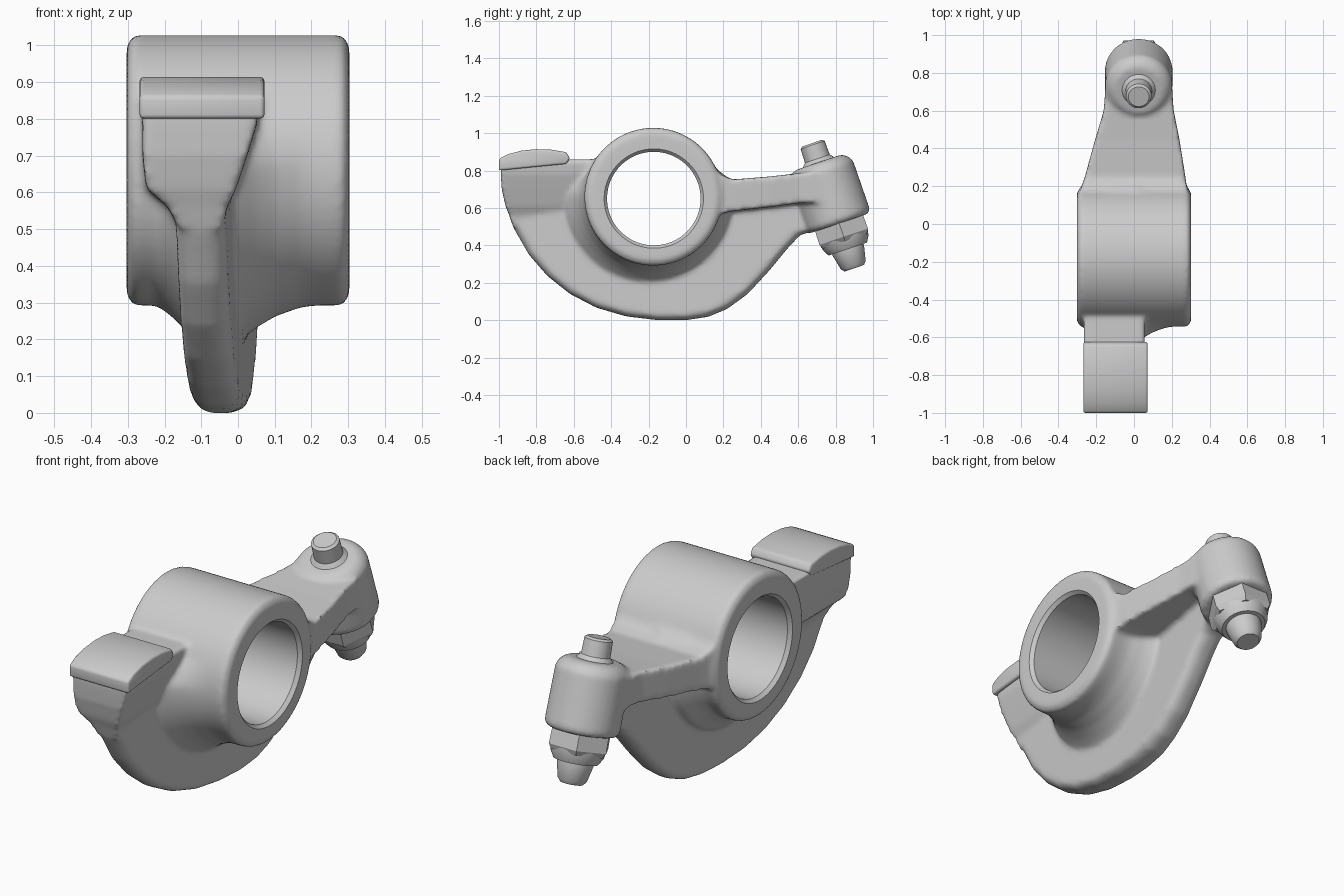
import bpy, bmesh, math
from mathutils import Vector

if "Cube" in bpy.data.objects:
    bpy.data.objects.remove(bpy.data.objects["Cube"])


def make_object(name, bm):
    bmesh.ops.recalc_face_normals(bm, faces=bm.faces)
    mesh = bpy.data.meshes.new(name)
    bm.to_mesh(mesh)
    bm.free()
    ob = bpy.data.objects.new(name, mesh)
    bpy.context.collection.objects.link(ob)
    return ob


def loft(bm, rings, closed=False):
    """Skin rings of points; cap the ends, or join last to first."""
    vs = [[bm.verts.new(p) for p in ring] for ring in rings]
    n = len(vs[0])
    pairs = list(zip(vs, vs[1:])) + ([(vs[-1], vs[0])] if closed else [])
    for a, b in pairs:
        for i in range(n):
            j = (i + 1) % n
            bm.faces.new((a[i], a[j], b[j], b[i]))
    if not closed:
        bm.faces.new(vs[0])
        bm.faces.new(vs[-1])


def lathe(bm, profile, origin, axis, seg=48):
    """Revolve (distance along axis, radius) pairs."""
    axis = Vector(axis).normalized()
    u = Vector((1, 0, 0)) if abs(axis.x) < 0.5 else Vector((0, 1, 0))
    v = axis.cross(u)
    loft(bm, [[Vector(origin) + axis * t
               + r * (math.cos(2 * math.pi * k / seg) * u + math.sin(2 * math.pi * k / seg) * v)
               for k in range(seg)] for t, r in profile])


def box_ring_y(y, x0, x1, z0, z1):
    return [(x0, y, z0), (x1, y, z0), (x1, y, z1), (x0, y, z1)]


def box_ring_z(z, x0, x1, y0, y1):
    return [(x0, y0, z), (x1, y0, z), (x1, y1, z), (x0, y1, z)]


def apply(ob):
    bpy.context.view_layer.objects.active = ob
    for m in list(ob.modifiers):
        bpy.ops.object.modifier_apply(modifier=m.name)


def smooth(ob, deg):
    bpy.ops.object.select_all(action='DESELECT')
    ob.select_set(True)
    bpy.context.view_layer.objects.active = ob
    bpy.ops.object.shade_smooth_by_angle(angle=math.radians(deg))


HUB_Y, HUB_Z = -0.175, 0.66
BOSS = (0.025, 0.715, 0.825)
TILT = (0, 0.32, -0.947)

# Cast body: solids fused by a voxel remesh
bm = bmesh.new()

# Hub, flaring into the web on its lower half
hub = []
for k in range(96):
    a = 2 * math.pi * k / 96
    w = min(1, max(0, (0.4 - math.sin(a)) / 0.35))
    ring = []
    for x, flare in [(-0.303, -0.03), (-0.285, 0), (-0.22, 0), (-0.18, 0.03), (-0.13, 0.08),
                     (0.0, 0.10), (0.05, 0.06), (0.10, 0.03), (0.17, 0.005), (0.21, 0), (0.285, 0), (0.303, -0.03)]:
        r = 0.368 + (flare if flare < 0 else flare * w)
        ring.append((x, HUB_Y + r * math.cos(a), HUB_Z + r * math.sin(a)))
    ring += [(0.303, HUB_Y + 0.15 * math.cos(a), HUB_Z + 0.15 * math.sin(a)),
             (-0.303, HUB_Y + 0.15 * math.cos(a), HUB_Z + 0.15 * math.sin(a))]
    hub.append(ring)
loft(bm, hub, closed=True)

# Curved web below the hub, slightly skewed, with rounded rim
outline = [(-0.985, 0.74), (-0.965, 0.62), (-0.92, 0.49), (-0.84, 0.35), (-0.74, 0.235), (-0.62, 0.14),
           (-0.48, 0.067), (-0.32, 0.02), (-0.15, 0.0), (0.0, 0.0), (0.12, 0.018), (0.22, 0.06),
           (0.33, 0.14), (0.45, 0.27), (0.54, 0.38), (0.61, 0.455), (0.72, 0.49), (0.74, 0.66),
           (0.2, 0.68), (-0.175, 0.58), (-0.5, 0.7)]
rings = []
for off, s in [(-0.068, 0.955), (-0.05, 0.985), (-0.025, 1), (0.025, 1), (0.05, 0.985), (0.068, 0.955)]:
    rings.append([(-0.1 + 0.067 * (y + 0.9) + off, -0.15 + (y + 0.15) * s, 0.6 + (z - 0.6) * s)
                  for y, z in outline])
loft(bm, rings)

# Tapering rear arm
loft(bm, [box_ring_y(*s) for s in [
    (0.0, -0.295, 0.295, 0.55, 0.93), (0.14, -0.29, 0.29, 0.55, 0.83), (0.19, -0.28, 0.28, 0.57, 0.775),
    (0.25, -0.26, 0.272, 0.583, 0.752), (0.45, -0.205, 0.24, 0.605, 0.768), (0.60, -0.16, 0.21, 0.625, 0.785),
    (0.74, -0.15, 0.2, 0.63, 0.80)]])

# Front neck under the pad, narrowing down to the web
loft(bm, [box_ring_z(*s) for s in [
    (0.50, -0.16, -0.04, -0.925, -0.45), (0.56, -0.19, -0.03, -0.945, -0.45), (0.61, -0.25, -0.005, -0.965, -0.4),
    (0.70, -0.26, 0.025, -0.985, -0.4), (0.78, -0.26, 0.05, -0.99, -0.4), (0.86, -0.265, 0.06, -0.99, -0.4)]])

# Tilted boss at the rear tip
lathe(bm, [(-0.02, 0.13), (0.0, 0.16), (0.03, 0.178), (0.305, 0.18), (0.325, 0.165)], BOSS, TILT)

body = make_object("rocker_body", bm)
m = body.modifiers.new("fuse", 'REMESH')
m.mode = 'VOXEL'
m.voxel_size = 0.012
m = body.modifiers.new("blend", 'SMOOTH')
m.factor = 0.5
m.iterations = 8

# Shaft bore, cut after blending so it stays crisp
bm = bmesh.new()
lathe(bm, [(-0.5, 0.27), (-0.308, 0.27), (-0.285, 0.25), (0.285, 0.25), (0.308, 0.27), (0.5, 0.27)],
      (0, HUB_Y + 0.003, 0.65), (1, 0, 0), 96)
cutter = make_object("bore_cutter", bm)
cutter.hide_render = True
m = body.modifiers.new("bore", 'BOOLEAN')
m.operation = 'DIFFERENCE'
m.solver = 'EXACT'
m.object = cutter
apply(body)
bpy.data.objects.remove(cutter)
smooth(body, 40)

# Curved contact pad at the front
bm = bmesh.new()
pad = [(-1.0, 0.80), (-1.0, 0.862), (-0.95, 0.888), (-0.88, 0.906), (-0.80, 0.914), (-0.72, 0.911),
       (-0.64, 0.898), (-0.62, 0.865), (-0.64, 0.835), (-0.8, 0.82)]
loft(bm, [[(x, y, z) for y, z in pad] for x in (-0.268, 0.072)])
pad_ob = make_object("contact_pad", bm)
m = pad_ob.modifiers.new("round", 'BEVEL')
m.width = 0.012
m.segments = 3
apply(pad_ob)
smooth(pad_ob, 35)

# Adjuster: pin on top, hex nut and tapered tip below
for name, profile, seg in [
        ("adjuster_pin", [(-0.128, 0.055), (-0.118, 0.068), (-0.04, 0.07), (-0.02, 0.088), (0.05, 0.09)], 40),
        ("lock_nut", [(0.29, 0.155), (0.40, 0.158), (0.425, 0.14)], 6),
        ("nut_collar", [(0.40, 0.135), (0.435, 0.128), (0.47, 0.108)], 40),
        ("adjuster_tip", [(0.44, 0.09), (0.48, 0.088), (0.56, 0.07), (0.578, 0.055)], 40)]:
    bm = bmesh.new()
    lathe(bm, profile, BOSS, TILT, seg)
    smooth(make_object(name, bm), 30)
